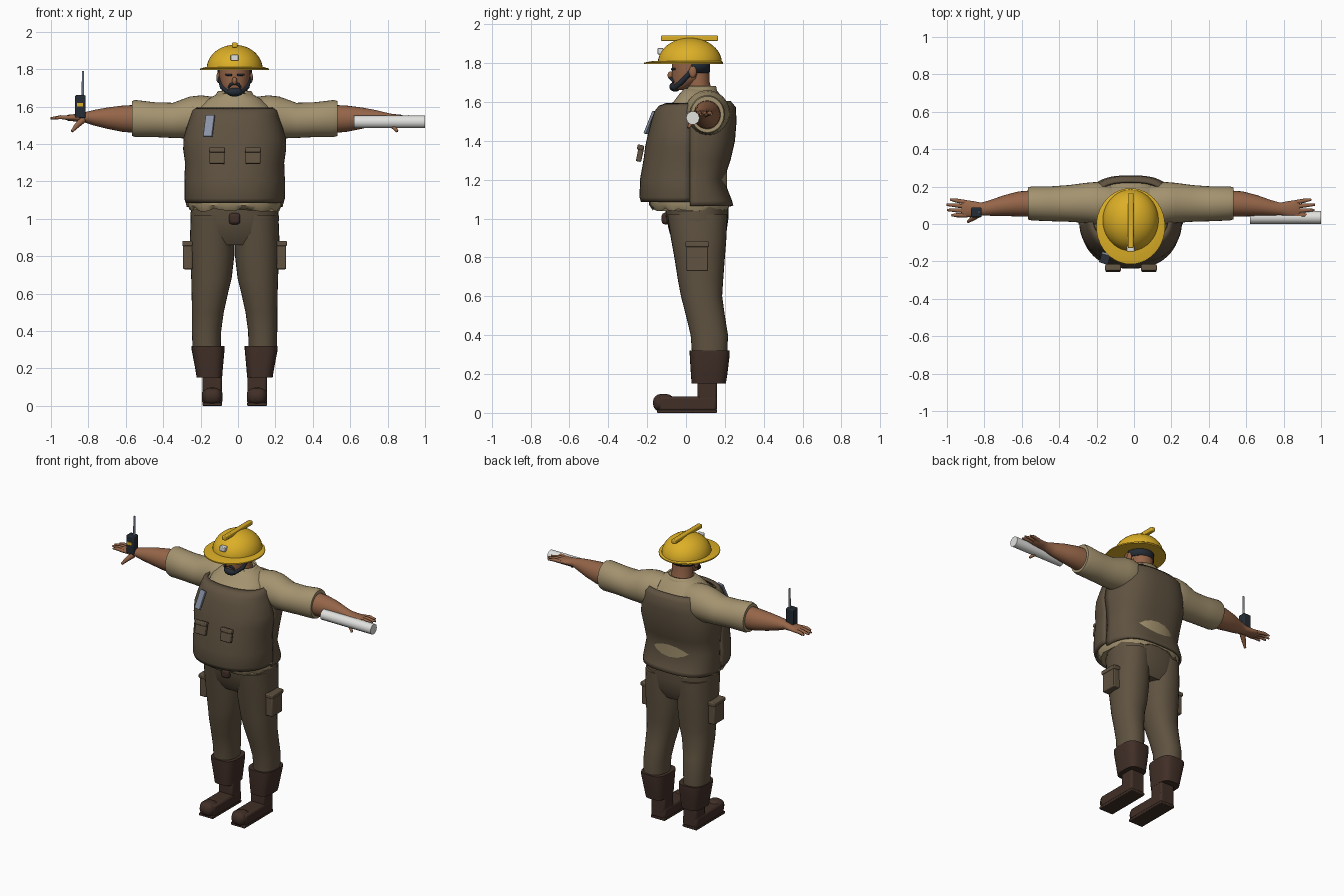
import bpy, bmesh, random
from math import sin, cos, pi, radians
from mathutils import Vector

if "Cube" in bpy.data.objects:
    bpy.data.objects.remove(bpy.data.objects["Cube"])
random.seed(4)
C = -0.018  # body centre line


def material(name, rgb):
    m = bpy.data.materials.new(name)
    m.use_nodes = True
    m.diffuse_color = (*rgb, 1)
    bsdf = next(n for n in m.node_tree.nodes if n.type == "BSDF_PRINCIPLED")
    bsdf.inputs["Base Color"].default_value = (*rgb, 1)
    bsdf.inputs["Roughness"].default_value = 0.7
    return m


TAN = material("tan_cloth", (0.37, 0.29, 0.16))
BROWN = material("olive_brown_cloth", (0.115, 0.085, 0.052))
LEATHER = material("dark_leather", (0.052, 0.028, 0.02))
SKIN = material("skin", (0.30, 0.13, 0.065))
YELLOW = material("helmet_yellow", (0.72, 0.43, 0.02))
DARK = material("blue_black", (0.018, 0.025, 0.035))
WHITE = material("white", (0.75, 0.75, 0.73))
GREY = material("blue_grey", (0.25, 0.29, 0.38))


def finish(ob, mat, angle=40):
    ob.data.materials.clear()
    ob.data.materials.append(mat)
    bpy.ops.object.select_all(action="DESELECT")
    ob.select_set(True)
    bpy.context.view_layer.objects.active = ob
    bpy.ops.object.shade_smooth_by_angle(angle=radians(angle))
    return ob


def mesh_object(name, bm, mat, angle=40):
    bmesh.ops.recalc_face_normals(bm, faces=bm.faces[:])
    me = bpy.data.meshes.new(name)
    bm.to_mesh(me)
    bm.free()
    ob = bpy.data.objects.new(name, me)
    bpy.context.collection.objects.link(ob)
    return finish(ob, mat, angle)


def loft(name, rows, mat, axis="z", power=2.0, span=(0, 2 * pi), n=32, thick=0, ragged=0):
    """Rows hold: position on the axis, two centre values, two radii."""
    bm = bmesh.new()
    full = span[1] - span[0] > 6
    rings = []
    for k, (t, c1, c2, r1, r2) in enumerate(rows):
        ring = []
        for i in range(n if full else n + 1):
            a = span[0] + (span[1] - span[0]) * i / n
            u, v = cos(a), sin(a)
            p = c1 + r1 * abs(u) ** (2 / power) * (1 if u > 0 else -1)
            q = c2 + r2 * abs(v) ** (2 / power) * (1 if v > 0 else -1)
            h = t + (random.uniform(-ragged, ragged) if k == 0 else 0)
            ring.append(bm.verts.new((p, q, h) if axis == "z" else (h, p, q)))
        rings.append(ring)
    for a, b in zip(rings, rings[1:]):
        for i in range(n):
            j = (i + 1) % len(a)
            bm.faces.new((a[i], a[j], b[j], b[i]))
    if full:
        bm.faces.new(rings[0])
        bm.faces.new(rings[-1])
    ob = mesh_object(name, bm, mat)
    if thick:
        mod = ob.modifiers.new("thickness", "SOLIDIFY")
        mod.thickness, mod.offset = thick, 0
    return ob


def box(name, loc, size, mat, rot=(0, 0, 0), bevel=0.006, segments=2):
    bpy.ops.mesh.primitive_cube_add(size=1, location=loc, rotation=rot)
    ob = bpy.context.object
    ob.name, ob.scale = name, size
    bpy.ops.object.transform_apply(location=False, rotation=False, scale=True)
    mod = ob.modifiers.new("soft_edges", "BEVEL")
    mod.width, mod.segments = bevel, segments
    return finish(ob, mat)


def ball(name, loc, size, mat):
    bpy.ops.mesh.primitive_uv_sphere_add(segments=20, ring_count=12, radius=1, location=loc)
    ob = bpy.context.object
    ob.name, ob.scale = name, size
    return finish(ob, mat)


def tube(name, pts, radii, mat):
    cu = bpy.data.curves.new(name, "CURVE")
    cu.dimensions, cu.bevel_depth, cu.bevel_resolution = "3D", 1, 3
    cu.use_fill_caps = True
    sp = cu.splines.new("POLY")
    sp.points.add(len(pts) - 1)
    for point, co, r in zip(sp.points, pts, radii):
        point.co, point.radius = (*co, 1), r
    ob = bpy.data.objects.new(name, cu)
    bpy.context.collection.objects.link(ob)
    bpy.ops.object.select_all(action="DESELECT")
    ob.select_set(True)
    bpy.context.view_layer.objects.active = ob
    bpy.ops.object.convert(target="MESH")
    return finish(bpy.context.object, mat)


# Shirt body, collar and ragged hem
loft("shirt", [(1.1, C, .02, .23, .19), (1.4, C, .03, .22, .18), (1.55, C, .05, .2, .19),
               (1.6, C, .07, .19, .135), (1.64, C, .07, .14, .105), (1.67, C, .07, .09, .078)], TAN, power=2.3)
loft("shirt_collar", [(1.63, C, .065, .115, .095), (1.68, C, .075, .085, .075)], TAN, span=(-.9, pi + .9), thick=.01)
loft("shirt_hem", [(1.05, C, .025, .238, .195), (1.07, C, .02, .25, .21), (1.1, C, .02, .25, .21)],
     TAN, power=2.5, ragged=.012, n=48)

# Vest: front and back shells meeting at the side seams
SEAM = 0.02
front = [(1.087, .255, -.225), (1.11, .262, -.232), (1.2, .262, -.23), (1.3, .258, -.212), (1.37, .268, -.203),
         (1.43, .267, -.19), (1.5, .245, -.172), (1.55, .228, -.155), (1.575, .22, -.135), (1.588, .2, -.1)]
back = [(1.065, .25, .237), (1.09, .255, .23), (1.2, .245, .188), (1.3, .25, .222), (1.4, .265, .245),
        (1.5, .25, .253), (1.57, .235, .25), (1.6, .22, .225)]
loft("vest_front", [(z, C, SEAM, rx, SEAM - y) for z, rx, y in front], BROWN, power=2.3, span=(pi, 2 * pi), thick=.014)
loft("vest_back", [(z, C, SEAM, rx, y - SEAM) for z, rx, y in back], BROWN, power=2.8, span=(0, pi), thick=.014)
for x, side in ((-.112, "right"), (.08, "left")):
    box(side + "_vest_pouch", (x, -.236, 1.335), (.08, .028, .085), BROWN, rot=(-.2, 0, 0))
    box(side + "_pouch_flap", (x, -.234, 1.366), (.084, .034, .026), BROWN, rot=(-.2, 0, 0))
box("chest_tag", (-.155, -.183, 1.495), (.05, .014, .125), GREY, rot=(-.4, 0, -.3), bevel=.003)

# Trousers: hips and fly
loft("trouser_hips", [(.86, C, .065, .2, .11), (.92, C, .062, .23, .145),
                      (1.0, C, .058, .237, .16), (1.075, C, .055, .232, .165)], BROWN, power=2.4)
box("fly_buckle", (C, -.105, 1.0), (.06, .04, .06), LEATHER, bevel=.015)

# Limbs, one set for each side
for s, side in ((-1, "right"), (1, "left")):
    def X(u):
        return C + s * u

    leg = [(.29, .15, .122, .075, .09), (.4, .15, .12, .078, .096), (.5, .143, .1, .085, .1),
           (.6, .133, .08, .097, .106), (.68, .124, .075, .108, .116), (.8, .12, .07, .118, .13),
           (.9, .12, .065, .119, .143), (1.02, .117, .058, .117, .155)]
    loft(side + "_trouser_leg", [(z, X(u), y, a, b) for z, u, y, a, b in leg], BROWN, power=2.2)
    boot = [(.15, .135, .117, .068, .088), (.2, .137, .119, .074, .094), (.3, .142, .122, .088, .103),
            (.32, .142, .122, .088, .103)]
    loft(side + "_boot_cuff", [(z, X(u), y, a, b) for z, u, y, a, b in boot], LEATHER, power=3.2)
    box(side + "_boot_ankle", (X(.12), .11, .12), (.104, .1, .15), LEATHER, bevel=.012)
    box(side + "_boot_foot", (X(.12), .01, .047), (.108, .3, .076), LEATHER, bevel=.014)
    box(side + "_boot_toe", (X(.12), -.115, .052), (.104, .11, .09), LEATHER, bevel=.04, segments=4)
    box(side + "_boot_sole", (X(.12), .005, .009), (.106, .31, .018), LEATHER, bevel=.004)

    box(side + "_cargo_pocket", (X(.25), .058, .8), (.05, .11, .14), BROWN)
    box(side + "_cargo_flap", (X(.252), .058, .868), (.056, .122, .028), BROWN)

    sleeve = [(.1, .105, 1.55, .1, .1), (.18, .11, 1.545, .115, .115), (.24, .113, 1.541, .107, .112),
              (.33, .11, 1.526, .098, .094), (.43, .108, 1.53, .093, .093), (.53, .11, 1.536, .091, .099),
              (.55, .11, 1.536, .085, .093)]
    loft(side + "_sleeve", [(X(u), y, z, a, b) for u, y, z, a, b in sleeve], TAN, axis="x")
    arm = [(.5, .11, 1.533, .072, .077), (.6, .107, 1.535, .067, .07), (.68, .098, 1.538, .055, .057),
           (.75, .086, 1.54, .042, .042), (.8, .08, 1.542, .034, .028), (.84, .08, 1.54, .042, .021),
           (.89, .082, 1.54, .047, .016), (.905, .082, 1.54, .04, .01)]
    loft(side + "_forearm_and_palm", [(X(u), y, z, a, b) for u, y, z, a, b in arm], SKIN, axis="x", n=24)
    for i, tip in enumerate((.958, .982, .985, .965)):
        y = .047 + .023 * i
        tube(f"{side}_finger_{i + 1}", [(X(.88), y, 1.54), (X(.93), y + .003 * i, 1.543), (X(tip), y + .005 * i, 1.537)],
             (.012, .011, .006), SKIN)
    tube(side + "_thumb", [(X(.81), .055, 1.53), (X(.845), .03, 1.497), (X(.87), .012, 1.467)], (.018, .014, .007), SKIN)

    # Sideburn strap along the jaw, and brow
    tube(side + "_jaw_strap", [(X(.078), .045, 1.8), (X(.078), .025, 1.755), (X(.066), -.02, 1.705), (X(.025), -.06, 1.672)],
         (.013, .013, .014, .014), DARK)
    tube(side + "_brow", [(X(.015), -.073, 1.768), (X(.05), -.057, 1.77)], (.006, .005), DARK)
    tube(side + "_moustache", [(C, -.081, 1.724), (X(.02), -.075, 1.719), (X(.034), -.062, 1.7)], (.007, .008, .005), DARK)
    ball(side + "_ear", (X(.086), .035, 1.755), (.012, .02, .03), SKIN)

# Head
loft("neck", [(1.62, C, .075, .078, .07), (1.7, C, .062, .067, .06), (1.78, C, .06, .07, .062)], SKIN)
loft("head", [(1.662, C, -.035, .03, .025), (1.68, C, -.02, .055, .05), (1.72, C, .01, .075, .083),
              (1.77, C, .022, .084, .094), (1.83, C, .022, .084, .094)], SKIN)
ball("nose", (C, -.078, 1.737), (.014, .017, .021), SKIN)
ball("beard", (C, -.056, 1.678), (.043, .03, .025), DARK)
loft("back_hair", [(1.75, C, .022, .088, .097), (1.81, C, .022, .09, .1)], DARK, span=(.1, pi - .1), thick=.006)

# Helmet: dome, brim, ridge and front lamp
arc = [i * pi / 2 / 10 for i in range(10)] + [pi / 2 - .03]
loft("helmet_dome", [(1.8 + .13 * sin(a), C, .02, .15 * cos(a), .165 * cos(a)) for a in arc], YELLOW, n=40)
loft("helmet_brim", [(1.795, C, -.012, .184, .203), (1.803, C, -.012, .184, .203), (1.812, C, .01, .152, .172)], YELLOW, n=40)
box("helmet_ridge", (C, .018, 1.928), (.03, .295, .028), YELLOW)
box("helmet_lamp", (C, -.132, 1.861), (.042, .03, .032), WHITE, bevel=.004)

# Handheld radio
box("radio_body", (-.843, .062, 1.6), (.056, .052, .122), DARK)
box("radio_panel", (-.845, .035, 1.61), (.034, .006, .02), YELLOW, bevel=.001)
tube("radio_antenna", [(-.829, .065, 1.65), (-.829, .065, 1.79)], (.007, .006), GREY)

# White paper roll
tube("paper_roll", [(.62, .035, 1.518), (1.0, .035, 1.518)], (.035, .035), WHITE)
